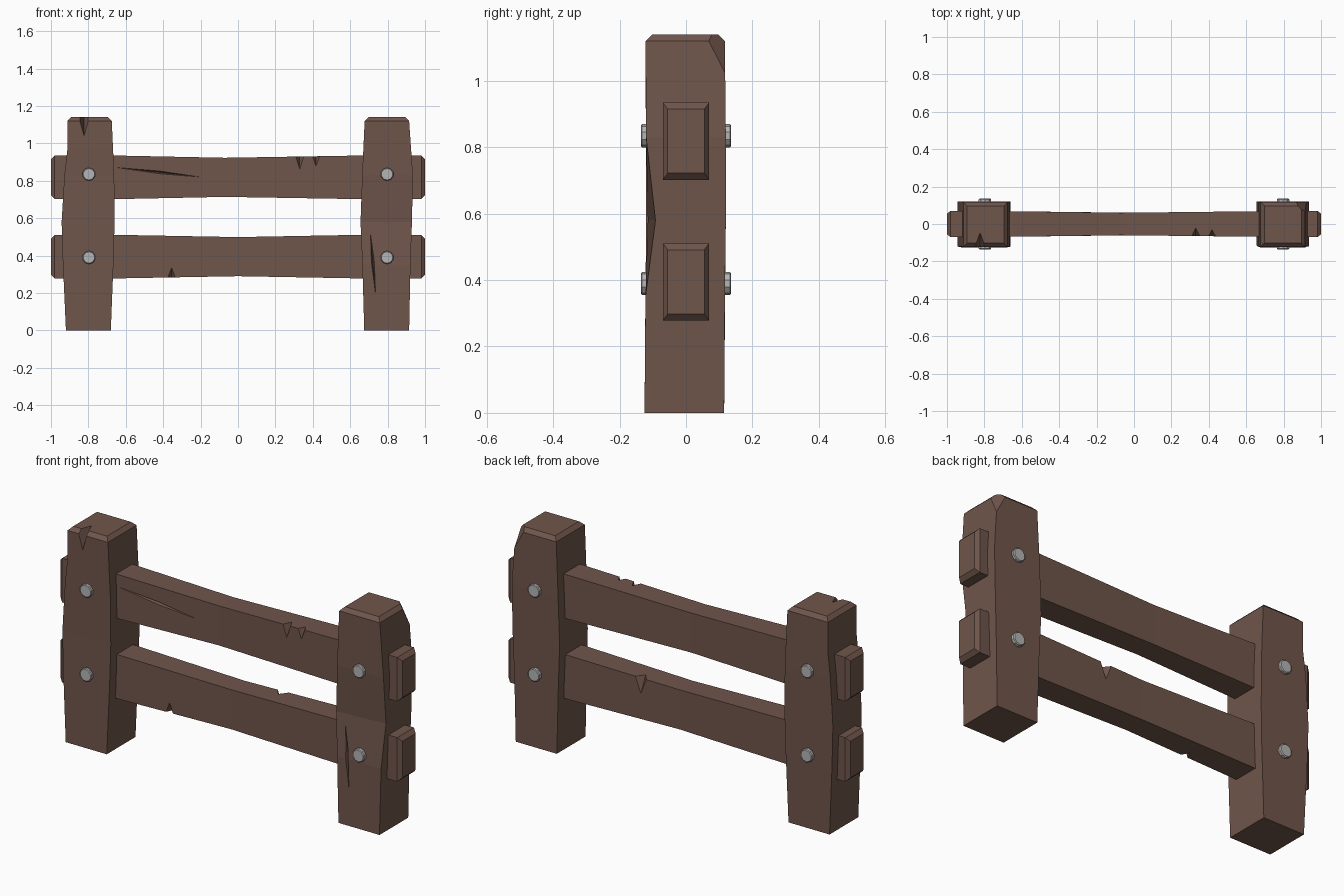
import bpy, bmesh, math
from mathutils import Vector, Matrix

cube = bpy.data.objects.get("Cube")
if cube:
    bpy.data.objects.remove(cube)


def material(name, rgb):
    m = bpy.data.materials.new(name)
    m.use_nodes = True
    m.diffuse_color = (*rgb, 1)
    m.node_tree.nodes["Principled BSDF"].inputs["Base Color"].default_value = (*rgb, 1)
    return m


wood = material("brown wood", (0.16, 0.092, 0.07))
steel = material("bolt grey", (0.46, 0.46, 0.46))


def add_object(name, bm, mat):
    bmesh.ops.recalc_face_normals(bm, faces=bm.faces)
    mesh = bpy.data.meshes.new(name)
    bm.to_mesh(mesh)
    bm.free()
    mesh.materials.append(mat)
    ob = bpy.data.objects.new(name, mesh)
    bpy.context.collection.objects.link(ob)
    return ob


def loft(name, rings):
    """Join four-cornered rings into a closed beam."""
    bm = bmesh.new()
    loops = [[bm.verts.new(p) for p in ring] for ring in rings]
    for a, b in zip(loops, loops[1:]):
        for i in range(4):
            j = (i + 1) % 4
            bm.faces.new((a[i], a[j], b[j], b[i]))
    bm.faces.new(loops[0])
    bm.faces.new(loops[-1])
    return add_object(name, bm, wood)


def carve(ob, points, pivot, scale=1.6):
    """Cut away the hull of the points, enlarged outward from the pivot."""
    bm = bmesh.new()
    pivot = Vector(pivot)
    for p in points:
        bm.verts.new(pivot + (Vector(p) - pivot) * scale)
    bmesh.ops.convex_hull(bm, input=bm.verts)
    cutter = add_object("chip_cutter", bm, wood)
    cutter.hide_render = True
    mod = ob.modifiers.new("chip", "BOOLEAN")
    mod.operation, mod.object, mod.solver = "DIFFERENCE", cutter, "EXACT"
    bpy.context.view_layer.objects.active = ob
    bpy.ops.object.modifier_apply(modifier=mod.name)
    bpy.data.objects.remove(cutter)


def nick(ob, x, y, z, width, down, inward, lean=0.0):
    """V-shaped nick in a long edge that runs along x."""
    a, b = Vector((x + lean, y, z + down)), Vector((x, y + inward, z))
    carve(ob, [a, b, (x - width, y, z), (x + width, y, z)], (a + b) / 2)


def crack(ob, start, end, width, depth):
    """Thin pointed split in the front face."""
    p, q = Vector(start), Vector(end)
    mid = (p + q) / 2
    side = (q - p).cross(Vector((0, 1, 0))).normalized() * width
    deep = mid + Vector((0, depth, 0))
    carve(ob, [p, q, mid + side, mid - side, deep], deep, 1.3)


# Posts: height, left and right x, front and back y for each ring
def post(name, table):
    return loft(name, [[(l, f, z), (r, f, z), (r, b, z), (l, b, z)]
                       for z, l, r, f, b in table])


right_post = post("right_post", [
    (0, -.92, -.68, -.125, .115), (.38, -.937, -.665, -.122, .118),
    (.58, -.943, -.66, -.12, .12), (.83, -.928, -.662, -.12, .12),
    (.97, -.912, -.668, -.122, .118), (1.12, -.912, -.675, -.122, .117),
    (1.14, -.892, -.695, -.102, .097)])
left_post = post("left_post", [
    (0, .675, .915, -.125, .115), (.35, .665, .922, -.122, .117),
    (.58, .655, .93, -.115, .12), (.83, .664, .935, -.12, .12),
    (1.12, .677, .915, -.122, .117), (1.14, .697, .895, -.102, .097)])

# Pull the worn outer front edge of the left post inward
for v in left_post.data.vertices:
    if v.co.x > .925 and v.co.y < 0 and v.co.z < .7:
        v.co.y = -.092


# Rails: thinner toward the middle, with bevelled ends
def rail(name, low, high, centre):
    rings = []
    for x, cut, thick in ((-1, .02, .07), (-.98, 0, .07), (-.65, 0, .068),
                          (centre, .012, .06), (.65, 0, .068),
                          (.98, 0, .07), (1, .02, .07)):
        t = thick - (.015 if abs(x) == 1 else 0)
        rings.append([(x, -t, low + cut), (x, t, low + cut),
                      (x, t, high - cut), (x, -t, high - cut)])
    return loft(name, rings)


upper_rail = rail("upper_rail", .702, .935, -.07)
lower_rail = rail("lower_rail", .278, .511, 0)

# Nicks and splits in the timber
nick(right_post, -.823, -.122, 1.14, .028, -.1, .075)
nick(upper_rail, .33, -.066, .93, .022, -.07, .045)
nick(upper_rail, .417, -.066, .93, .019, -.052, .035)
nick(lower_rail, -.355, -.064, .283, .02, .052, .04)
nick(lower_rail, .22, .065, .507, .035, -.09, -.045)
chip = [Vector(p) for p in ((.86, .117, 1.135), (.915, .06, 1.135), (.918, .118, 1.03))]
carve(left_post, chip + [(.93, .13, 1.15)], sum(chip, Vector()) / 3)
crack(left_post, (.705, -.119, .56), (.735, -.122, .2), .008, .03)
crack(upper_rail, (-.64, -.067, .87), (-.2, -.062, .82), .007, .02)

# Through bolts with small bevelled heads
for side, x in (("right", -.797), ("left", .797)):
    for level, z in (("upper", .835), ("lower", .39)):
        bm = bmesh.new()
        place = Matrix.Translation((x, 0, z)) @ Matrix.Rotation(math.pi / 2, 4, "X")
        bmesh.ops.create_cone(bm, cap_ends=True, segments=10, radius1=.035,
                              radius2=.035, depth=.272, matrix=place)
        rims = [e for e in bm.edges if abs(e.verts[0].co.y - e.verts[1].co.y) < .01]
        bmesh.ops.bevel(bm, geom=rims, offset=.004, segments=1, affect="EDGES")
        add_object(f"{side}_{level}_bolt", bm, steel)
